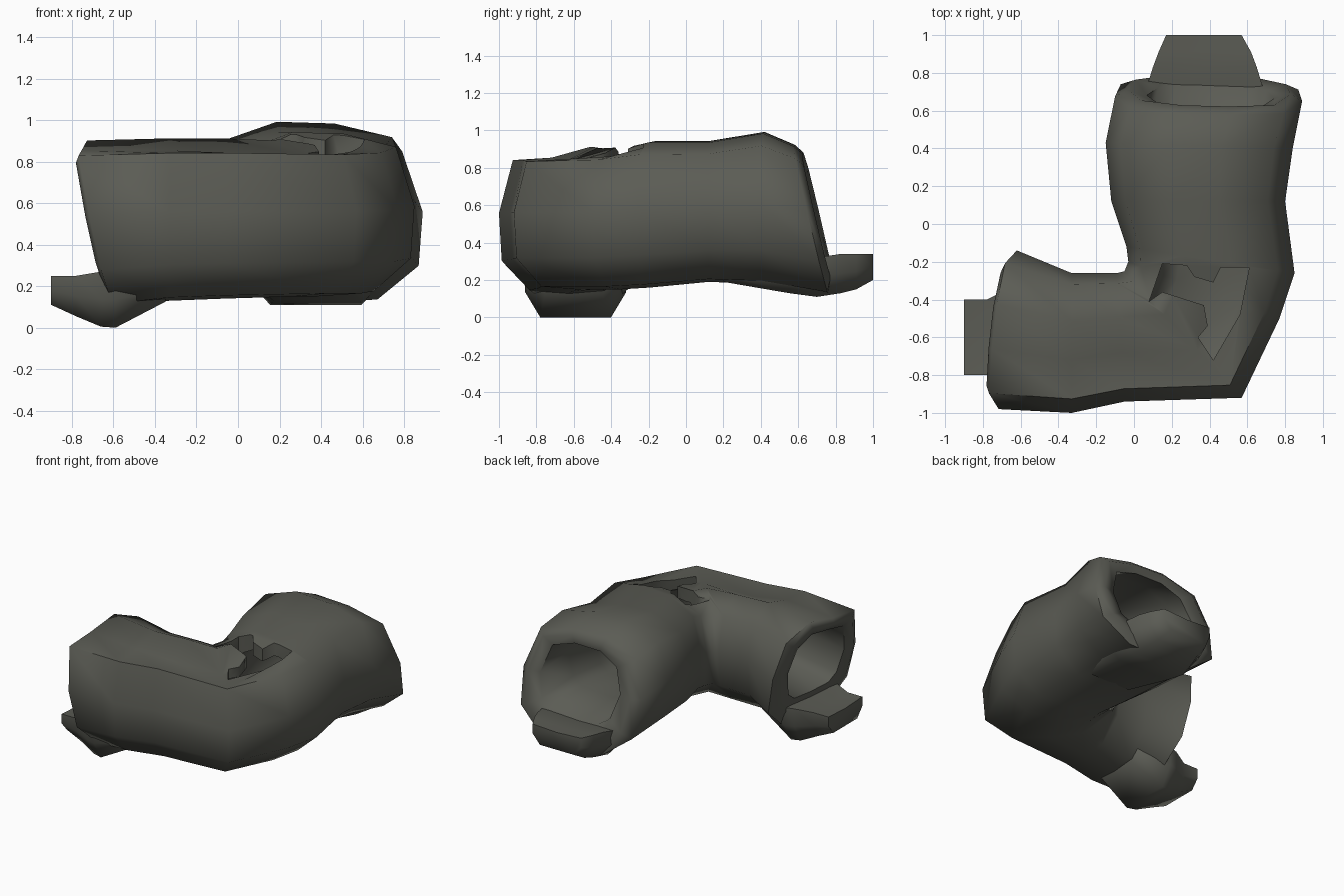
import bpy, bmesh, math
from mathutils import Vector

if "Cube" in bpy.data.objects:
    bpy.data.objects.remove(bpy.data.objects["Cube"])

rock = bpy.data.materials.new("dark_grey_rock")
rock.diffuse_color = (0.105, 0.107, 0.09, 1)
rock.use_nodes = True
rock.node_tree.nodes["Principled BSDF"].inputs["Base Color"].default_value = rock.diffuse_color


def make(name, bm):
    bmesh.ops.recalc_face_normals(bm, faces=bm.faces)
    me = bpy.data.meshes.new(name)
    bm.to_mesh(me)
    bm.free()
    ob = bpy.data.objects.new(name, me)
    bpy.context.collection.objects.link(ob)
    me.materials.append(rock)
    return ob


def smooth(ob, angle):
    bpy.ops.object.select_all(action='DESELECT')
    ob.select_set(True)
    bpy.context.view_layer.objects.active = ob
    bpy.ops.object.shade_smooth_by_angle(angle=math.radians(angle))


def loft(bm, rings, cyclic=False):
    vs = [[bm.verts.new(p) for p in r] for r in rings]
    pairs = list(zip(vs, vs[1:])) + ([(vs[-1], vs[0])] if cyclic else [])
    for a, b in pairs:
        for i in range(len(a)):
            j = (i + 1) % len(a)
            bm.faces.new((a[i], a[j], b[j], b[i]))
    if not cyclic:
        bm.faces.new(vs[0])
        bm.faces.new(vs[-1])


# tunnel cross-sections: across (0 = outside of bend, 1 = inside), height
outer = [(0, .54), (.02, .22), (.22, .02), (.5, 0), (.75, .02), (.97, .22),
         (1, .56), (.92, .88), (.66, .99), (.38, .98), (.1, .9)]
inner = [(.15, .54), (.19, .33), (.27, .26), (.48, .25), (.68, .26), (.77, .33),
         (.83, .56), (.77, .77), (.62, .86), (.4, .86), (.22, .79)]
# stations along the bend: outside x, y, inside x, y, bottom, top, roof dip
stations = [(-.73, -.98, -.63, -.14, .10, .91, .04), (-.33, -1, -.33, -.26, .13, .92, .05),
            (-.05, -.94, -.09, -.26, .14, .92, .08), (.57, -.92, -.05, -.25, .15, .91, .07),
            (.77, -.5, -.03, -.20, .15, .92, .03), (.85, -.26, -.04, -.12, .16, .95, 0),
            (.80, .12, -.12, .12, .19, .95, 0), (.84, .4, -.15, .43, .18, 1.0, 0),
            (.89, .67, -.10, .70, .12, .93, 0)]
n = len(stations)


def ring(k, t, push=0):
    """Ring at station k, t = 0 outer wall, 1 inner wall; push moves mouths outward."""
    ox, oy, ix, iy, lo, hi, dip = stations[k]
    out = []
    for i, ((u0, v0), (u1, v1)) in enumerate(zip(outer, inner)):
        u, v = u0 + (u1 - u0) * t, v0 + (v1 - v0) * t
        p = Vector((ox + (ix - ox) * u, oy + (iy - oy) * u, lo + (hi - lo) * v))
        if i == 9:                       # sagging groove along the roof
            p.z -= dip * (1 - t * .4)
        if k == 0:                       # west mouth overhangs
            p.x -= (v - .5) * .17 + push
        if k == n - 1:                   # north mouth leans back
            p.y -= (v - .54) * .19 - push
        out.append(p)
    return out


# hollow rock shell with thick rounded mouth lips
bm = bmesh.new()
loft(bm, [ring(k, 0, -.02) for k in range(n)] + [ring(n - 1, .4, .015), ring(n - 1, 1, -.01)] +
     [ring(k, 1) for k in range(n - 2, 0, -1)] + [ring(0, 1, -.01), ring(0, .4, .005)], cyclic=True)
tunnel = make("cave_tunnel", bm)

# crescent-shaped roof opening above the bend
outline = [(.08, -.41), (.15, -.36), (.37, -.43), (.39, -.54), (.34, -.6), (.42, -.72),
           (.56, -.48), (.61, -.23), (.46, -.23), (.42, -.31), (.32, -.28), (.28, -.22), (.15, -.21)]
bm = bmesh.new()
loft(bm, [[(x, y, z) for x, y in outline] for z in (.6, 1.2)])
cutter = make("roof_hole_cutter", bm)
cutter.hide_render = True
mod = tunnel.modifiers.new("roof_hole", 'BOOLEAN')
mod.operation = 'DIFFERENCE'
mod.solver = 'EXACT'
mod.object = cutter
bpy.context.view_layer.objects.active = tunnel
tunnel.select_set(True)
bpy.ops.object.modifier_apply(modifier="roof_hole")
bpy.data.objects.remove(cutter)
smooth(tunnel, 70)


# floor tongues reaching out of both mouths
def tongue(name, rows, west):
    bm = bmesh.new()
    rings = []
    for d, a, b, lo, hi in rows:
        c = (b - a) * .15
        m = lo + (hi - lo) * .5
        prof = [(a, m), (a + c, lo), (b - c, lo), (b, m), (b, hi), ((a + b) / 2, hi - .01), (a, hi)]
        rings.append([(d, t, z) if west else (t, d, z) for t, z in prof])
    loft(bm, rings)
    smooth(make(name, bm), 75)


tongue("west_floor_tongue", [(-.90, -.80, -.40, .11, .25), (-.78, -.80, -.40, .055, .25),
                             (-.66, -.84, -.34, .005, .27), (-.59, -.86, -.32, 0, .27),
                             (-.35, -.82, -.38, .125, .25)], True)
tongue("north_floor_tongue", [(1.0, .17, .57, .20, .34), (.91, .13, .62, .15, .34),
                              (.83, .10, .65, .13, .34), (.70, .06, .69, .11, .32),
                              (.55, .08, .68, .13, .29), (.2, .15, .6, .19, .28)], False)
